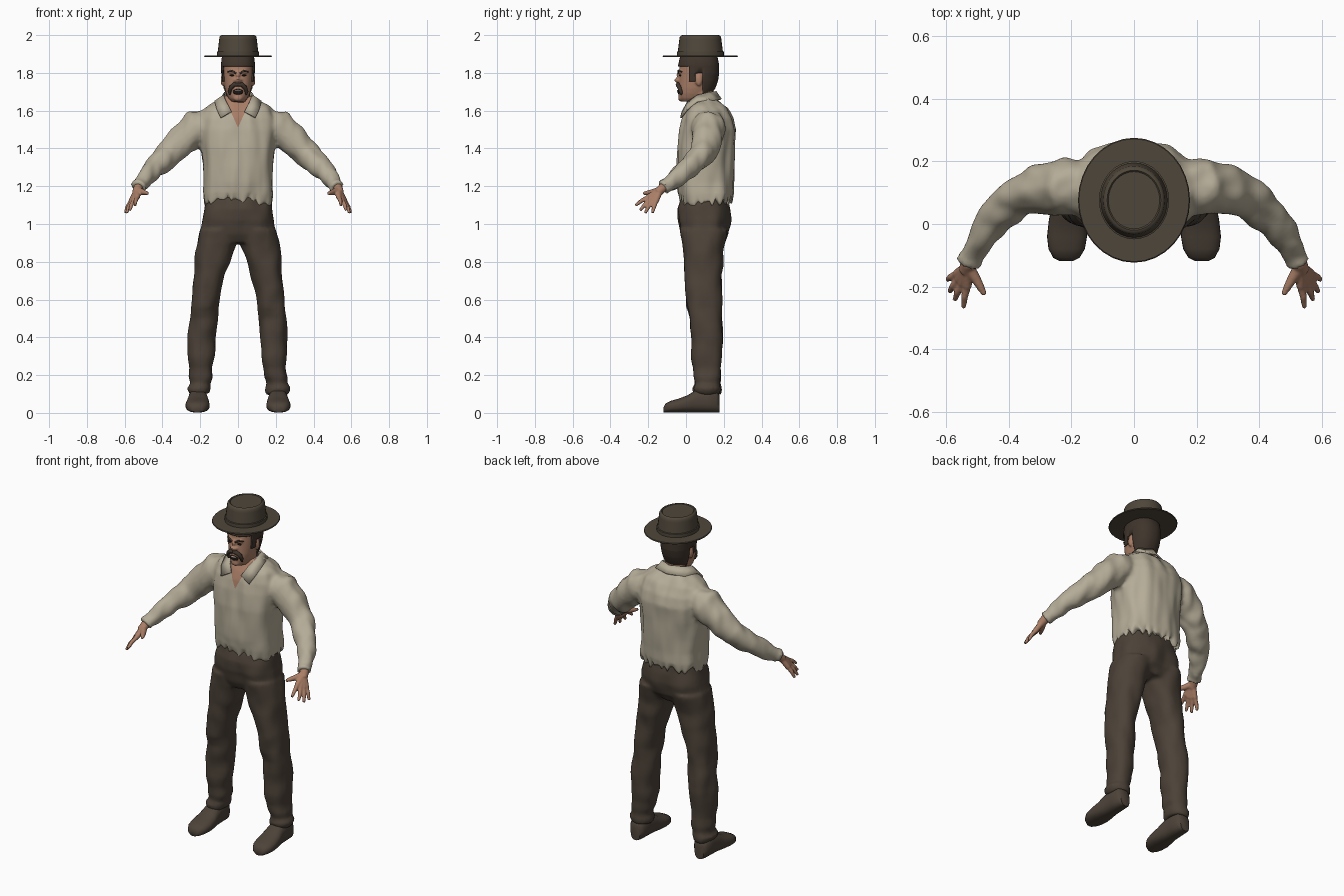
import bpy, bmesh, math
from mathutils import Vector, noise

if "Cube" in bpy.data.objects:
    bpy.data.objects.remove(bpy.data.objects["Cube"])


def material(name, col):
    m = bpy.data.materials.new(name)
    m.diffuse_color = (*col, 1)
    m.use_nodes = True
    m.node_tree.nodes["Principled BSDF"].inputs["Base Color"].default_value = m.diffuse_color
    return m


SHIRT = material("cream_cloth", (0.46, 0.41, 0.31))
PANTS = material("brown_cloth", (0.072, 0.054, 0.039))
HAT = material("brown_felt", (0.078, 0.062, 0.043))
SHOE = material("brown_leather", (0.074, 0.056, 0.041))
SKIN = material("skin", (0.40, 0.21, 0.135))
HAIR = material("dark_hair", (0.050, 0.035, 0.025))
DARK = material("near_black", (0.015, 0.010, 0.008))
TEETH = material("teeth", (0.45, 0.38, 0.30))


def finish(name, bm, mats, angle=50):
    me = bpy.data.meshes.new(name)
    bmesh.ops.recalc_face_normals(bm, faces=bm.faces)
    bm.to_mesh(me)
    bm.free()
    for m in mats:
        me.materials.append(m)
    me.shade_smooth()
    me.set_sharp_from_angle(angle=math.radians(angle))
    ob = bpy.data.objects.new(name, me)
    bpy.context.collection.objects.link(ob)
    return ob


def ring(c, u, v, n=24, p=2.0):
    # superellipse outline around c with half axes u and v
    pts = []
    for i in range(n):
        a = 2 * math.pi * i / n
        ca, sa = math.cos(a), math.sin(a)
        pts.append(c + u * math.copysign(abs(ca) ** (2 / p), ca)
                   + v * math.copysign(abs(sa) ** (2 / p), sa))
    return pts


def loft(bm, rings):
    vs = [[bm.verts.new(p) for p in r] for r in rings]
    n = len(vs[0])
    for a, b in zip(vs, vs[1:]):
        for i in range(n):
            bm.faces.new((a[i], a[(i + 1) % n], b[(i + 1) % n], b[i]))
    bm.faces.new(vs[0][::-1])
    bm.faces.new(vs[-1])


def stack(bm, rows, p=2.3, n=32):
    # rows of z, x min, x max, y front, y back
    loft(bm, [ring(Vector(((a + b) / 2, (f + k) / 2, z)), Vector(((b - a) / 2, 0, 0)),
                   Vector((0, (k - f) / 2, 0)), n, p) for z, a, b, f, k in rows])


def tube(bm, pts, radii, s=1, n=16):
    pts = [Vector((x * s, y, z)) for x, y, z in pts]
    rings = []
    for i, c in enumerate(pts):
        t = (pts[min(i + 1, len(pts) - 1)] - pts[max(i - 1, 0)]).normalized()
        u = t.cross(Vector((0, 0, 1)) if abs(t.z) < 0.95 else Vector((0, 1, 0))).normalized()
        rings.append(ring(c, u * radii[i], t.cross(u) * radii[i], n))
    loft(bm, rings)


def ball(bm, c, size, seg=16):
    r = bmesh.ops.create_uvsphere(bm, u_segments=seg, v_segments=seg // 2, radius=1)
    for v in r["verts"]:
        v.co = Vector(c) + Vector([v.co[k] * size[k] for k in range(3)])


def fuse(bm, voxel, smooth):
    # merge overlapping volumes into one soft skin
    ob = finish("temp", bm, [])
    m = ob.modifiers.new("merge", 'REMESH')
    m.mode, m.voxel_size = 'VOXEL', voxel
    m = ob.modifiers.new("soften", 'SMOOTH')
    m.factor, m.iterations = 0.5, smooth
    me = bpy.data.meshes.new_from_object(ob.evaluated_get(bpy.context.evaluated_depsgraph_get()))
    out = bmesh.new()
    out.from_mesh(me)
    bpy.data.objects.remove(ob)
    bpy.data.meshes.remove(me)
    out.normal_update()
    return out


def folds(bm, amp, scale):
    for v in bm.verts:
        v.co += v.normal * amp * noise.noise(Vector([v.co[k] * scale[k] for k in range(3)]))


def cut(bm, co, no, keep=lambda c: True):
    fs = [f for f in bm.faces if keep(f.calc_center_median())]
    geom = fs + list({e for f in fs for e in f.edges}) + list({v for f in fs for v in f.verts})
    bmesh.ops.bisect_plane(bm, geom=geom, plane_co=co, plane_no=no)


# shirt: torso and sleeves, ragged hem, open V neck
bm = bmesh.new()
stack(bm, [(z, -w, w, f, k) for z, w, f, k in [
    (1.11, .183, -.028, .243), (1.16, .188, -.038, .25), (1.22, .183, -.045, .25),
    (1.3, .187, -.047, .253), (1.4, .197, -.047, .258), (1.5, .207, -.035, .264),
    (1.56, .205, -.02, .248), (1.61, .178, .0, .218), (1.645, .125, .018, .185),
    (1.675, .085, .035, .155)]], 2.5)
for s in (1, -1):
    tube(bm, [(.13, .12, 1.525), (.22, .12, 1.505), (.29, .11, 1.445), (.37, .085, 1.367),
              (.44, .02, 1.30), (.49, -.055, 1.24), (.517, -.105, 1.205), (.526, -.122, 1.193)],
         [.088, .094, .082, .069, .058, .047, .037, .041], s, 20)
bm = fuse(bm, .010, 5)
folds(bm, .012, (17, 17, 5))
for v in bm.verts:
    if v.co.z < 1.17 and abs(v.co.x) < .25:
        a = math.atan2(v.co.y - .11, v.co.x)
        j = noise.noise(Vector((math.cos(a) * 7, math.sin(a) * 7, 3.3)))
        v.co.z += min(1, (1.17 - v.co.z) / .05) * (.045 * j + .003)
for s in (1, -1):
    cut(bm, (0, 0, 1.51), (1, 0, -.45 * s),
        lambda c: c.y < .09 and c.z > 1.48 and abs(c.x) < .12)
for f in bm.faces:
    c = f.calc_center_median()
    f.material_index = int(c.y < .08 and c.z > 1.51 and abs(c.x) < .45 * (c.z - 1.51))
finish("shirt", bm, [SHIRT, SKIN])

# collar: folded strip on each side of the neck
bm = bmesh.new()
for s in (1, -1):
    inner = [(.034, -.018, 1.595), (.06, .01, 1.645), (.076, .06, 1.68), (.07, .12, 1.695), (0, .157, 1.70)]
    outer = [(.092, -.027, 1.562), (.112, .005, 1.605), (.122, .06, 1.648), (.095, .15, 1.655), (0, .185, 1.66)]
    va, vb = ([bm.verts.new((x * s, y, z)) for x, y, z in q] for q in (inner, outer))
    for i in range(4):
        bm.faces.new((va[i], vb[i], vb[i + 1], va[i + 1]))
bmesh.ops.remove_doubles(bm, verts=bm.verts, dist=1e-4)
ob = finish("collar", bm, [SHIRT])
ob.modifiers.new("cloth", 'SOLIDIFY').thickness = .01
ob.modifiers["cloth"].offset = 0

# trousers: hips and two legs with crumpled cuffs
bm = bmesh.new()
stack(bm, [(.90, -.19, .19, .0, .19), (.95, -.20, .20, -.025, .222), (1.02, -.19, .195, -.042, .236),
           (1.08, -.175, .18, -.042, .232), (1.15, -.168, .17, -.02, .22)], 2.4)
for s in (1, -1):
    rows = [(.10, .150, .262, .045, .185), (.13, .145, .275, .038, .188), (.155, .150, .258, .05, .18),
            (.19, .135, .266, .04, .185), (.24, .135, .258, .04, .182), (.3, .125, .262, .03, .188),
            (.4, .117, .265, .025, .193), (.5, .108, .258, .022, .19), (.56, .104, .25, .004, .188),
            (.65, .09, .244, -.003, .188), (.75, .06, .232, -.008, .19), (.85, .022, .222, -.016, .196),
            (.92, .0, .212, -.022, .212), (.97, .0, .203, -.03, .225)]
    stack(bm, [(z, min(a * s, b * s), max(a * s, b * s), f, k) for z, a, b, f, k in rows], 2.2)
bm = fuse(bm, .010, 5)
folds(bm, .010, (13, 13, 9))
finish("trousers", bm, [PANTS])

# shoes
for s, side in ((1, "left"), (-1, "right")):
    bm = bmesh.new()
    prof = [(-.118, .022, .03), (-.108, .042, .048), (-.08, .058, .062), (-.04, .064, .073),
            (.01, .06, .092), (.05, .053, .118), (.11, .050, .13), (.16, .046, .12), (.178, .03, .09)]
    loft(bm, [ring(Vector((s * (.212 + .03 * (.03 - y) * (y < .03)), y, h / 2 + .002)),
                   Vector((w, 0, 0)), Vector((0, 0, h / 2)), 24, 2.5) for y, w, h in prof])
    finish(side + "_shoe", bm, [SHOE])

# hands: palm, four fingers and thumb fused together
for s, side in ((1, "left"), (-1, "right")):
    bm = bmesh.new()
    tube(bm, [(.518, -.10, 1.208), (.53, -.128, 1.187), (.54, -.15, 1.165)], [.026, .025, .022], s)
    for kn, tip in [((.533, -.200, 1.142), (.545, -.268, 1.098)), ((.548, -.192, 1.128), (.573, -.243, 1.072)),
                    ((.560, -.178, 1.120), (.590, -.217, 1.058)), ((.567, -.160, 1.118), (.597, -.178, 1.058))]:
        mid = [(p + q) / 2 + d for p, q, d in zip(kn, tip, (.003, 0, .004))]
        tube(bm, [(.532, -.135, 1.182), kn], [.017, .015], s, 12)
        tube(bm, [kn, mid, tip], [.0125, .0115, .008], s, 10)
    tube(bm, [(.528, -.14, 1.178), (.503, -.18, 1.168), (.489, -.205, 1.165), (.477, -.227, 1.162)],
         [.02, .016, .0125, .008], s, 10)
    finish(side + "_hand", fuse(bm, .005, 3), [SKIN])

# head with neck, nose, brow, chin and ears
HEAD = [(1.648, .034, -.022, .07), (1.665, .05, -.035, .10), (1.69, .062, -.04, .128), (1.72, .071, -.040, .148),
        (1.76, .077, -.038, .162), (1.80, .081, -.036, .168), (1.84, .083, -.034, .168),
        (1.88, .078, -.025, .16), (1.91, .06, .0, .14)]
bm = bmesh.new()
stack(bm, [(z, -w, w, f, k) for z, w, f, k in HEAD])
stack(bm, [(1.52, -.08, .08, .0, .16), (1.6, -.068, .068, .015, .15), (1.65, -.062, .062, .025, .143),
           (1.72, -.062, .062, .03, .145)])
tube(bm, [(0, -.030, 1.81), (0, -.043, 1.785), (0, -.052, 1.765), (0, -.040, 1.752)], [.009, .011, .014, .012])
ball(bm, (0, -.028, 1.667), (.026, .014, .018))
for s in (1, -1):
    ball(bm, (s * .013, -.042, 1.760), (.009, .010, .008))
    ball(bm, (s * .028, -.030, 1.805), (.024, .012, .009))
    ball(bm, (s * .082, .068, 1.762), (.010, .019, .032))
finish("head", fuse(bm, .006, 3), [SKIN])

# hair: shell over the skull trimmed to fringe, sideburns and nape
bm = bmesh.new()
stack(bm, [(z, -w - .008, w + .008, f - .008, k + .008) for z, w, f, k in HEAD[1:]], 2.3, 48)
for z in (1.69, 1.755, 1.80, 1.835):
    cut(bm, (0, 0, z), (0, 0, 1))
for y in (.015, .05, .088):
    cut(bm, (0, y, 0), (0, 1, 0))
bald = []
for f in bm.faces:
    c = f.calc_center_median()
    if not (c.z > 1.835 or (c.y > .088 and c.z > 1.69) or (.015 < c.y < .05 and c.z > 1.755)
            or (c.y > .015 and c.z > 1.80)):
        bald.append(f)
bmesh.ops.delete(bm, geom=bald, context='FACES')
ob = finish("hair", bm, [HAIR])
ob.modifiers.new("thickness", 'SOLIDIFY').thickness = .012

# moustache, eyebrows, eyes and mouth
bm = bmesh.new()
for s in (1, -1):
    tube(bm, [(0, -.045, 1.738), (.02, -.043, 1.738), (.038, -.034, 1.722), (.045, -.028, 1.70), (.044, -.024, 1.683)],
         [.009, .012, .012, .010, .004], s, 10)
    tube(bm, [(.010, -.042, 1.797), (.032, -.040, 1.811), (.055, -.022, 1.806)], [.004, .006, .003], s, 8)
finish("moustache_and_eyebrows", bm, [HAIR])
bm = bmesh.new()
for s in (1, -1):
    ball(bm, (s * .031, -.031, 1.787), (.013, .006, .005))
ball(bm, (0, -.037, 1.700), (.028, .008, .015))
finish("eyes_and_mouth", bm, [DARK])
bm = bmesh.new()
ball(bm, (0, -.042, 1.706), (.018, .006, .005))
finish("upper_teeth", bm, [TEETH])

# hat: oval lathe of flat brim, band and tapered crown
bm = bmesh.new()
profile = [(.06, 1.884), (.176, 1.884), (.179, 1.888), (.176, 1.892), (.112, 1.892), (.112, 1.912), (.107, 1.914),
           (.100, 1.975), (.098, 1.990), (.092, 1.998), (.086, 2.0), (.082, 1.996)]
loft(bm, [ring(Vector((0, .076, z)), Vector((r, 0, 0)), Vector((0, r * 1.115, 0)), 32) for r, z in profile])
finish("hat", bm, [HAT], 35)
